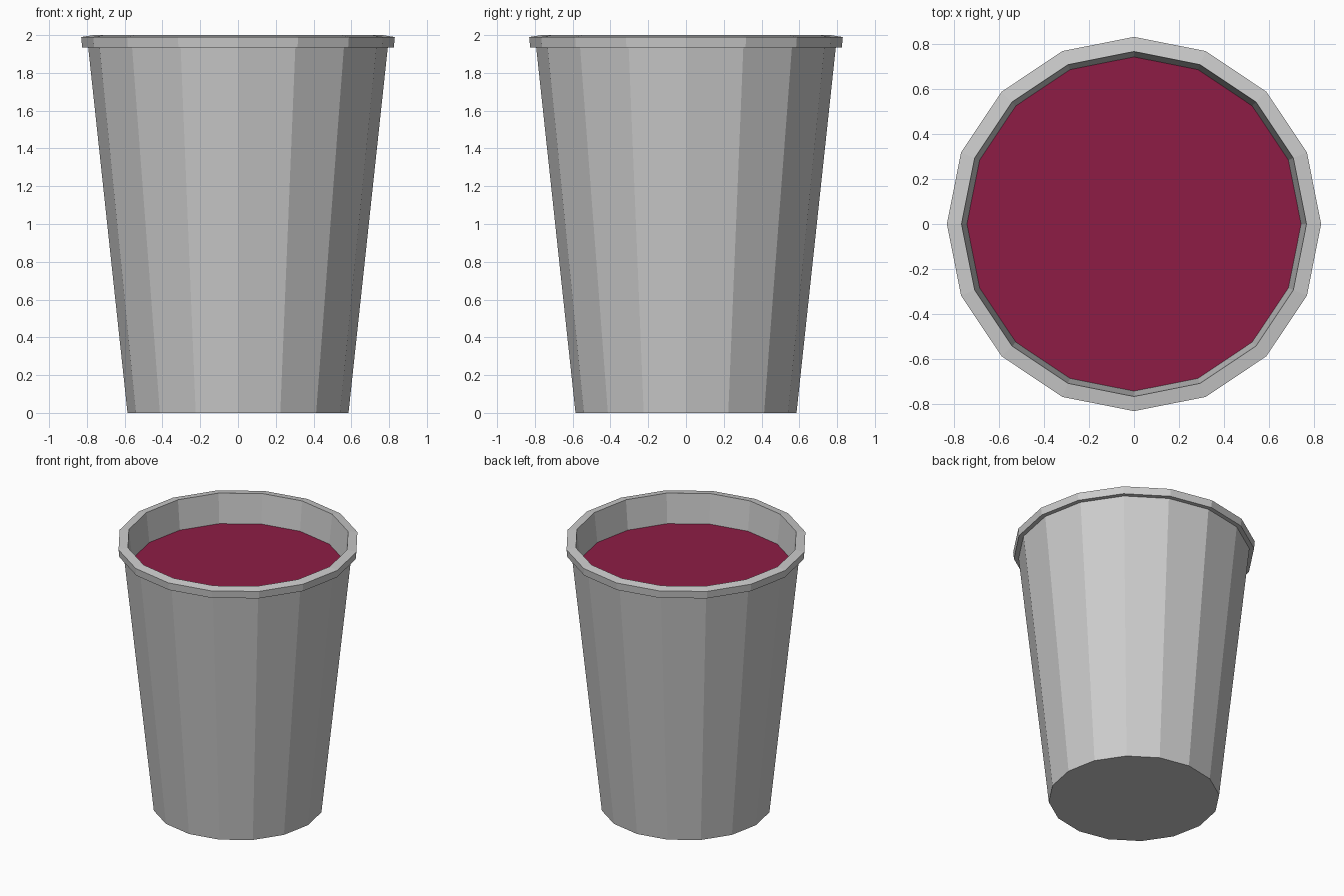
import bpy, bmesh
from math import cos, sin, tau

if "Cube" in bpy.data.objects:
    bpy.data.objects.remove(bpy.data.objects["Cube"])

SIDES = 16


def lathe(name, profile, cap_start=False, cap_end=False):
    """Revolve a (radius, z) profile into a flat-faced solid."""
    bm = bmesh.new()
    rings = [[bm.verts.new((r * cos(tau * i / SIDES), r * sin(tau * i / SIDES), z))
              for i in range(SIDES)] for r, z in profile]
    for a, b in zip(rings, rings[1:]):
        for i in range(SIDES):
            j = (i + 1) % SIDES
            bm.faces.new((a[i], a[j], b[j], b[i]))
    if cap_start:
        bm.faces.new(rings[0][::-1])
    if cap_end:
        bm.faces.new(rings[-1])
    mesh = bpy.data.meshes.new(name)
    bm.to_mesh(mesh)
    bm.free()
    obj = bpy.data.objects.new(name, mesh)
    bpy.context.collection.objects.link(obj)
    return obj


# Cup: base, tapered wall, lip, inner wall and inner floor
lathe("cup", [(0.585, 0.0), (0.793, 1.935), (0.825, 1.935), (0.83, 1.99),
              (0.765, 2.0), (0.741, 1.78), (0.555, 0.06)],
      cap_start=True, cap_end=True)

# Drink: flat surface just below the lip
drink = lathe("drink", [(0.741, 1.78)], cap_end=True)
mat = bpy.data.materials.new("red_drink")
mat.diffuse_color = (0.27, 0.012, 0.06, 1)
mat.use_nodes = True
mat.node_tree.nodes["Principled BSDF"].inputs["Base Color"].default_value = mat.diffuse_color
drink.data.materials.append(mat)
